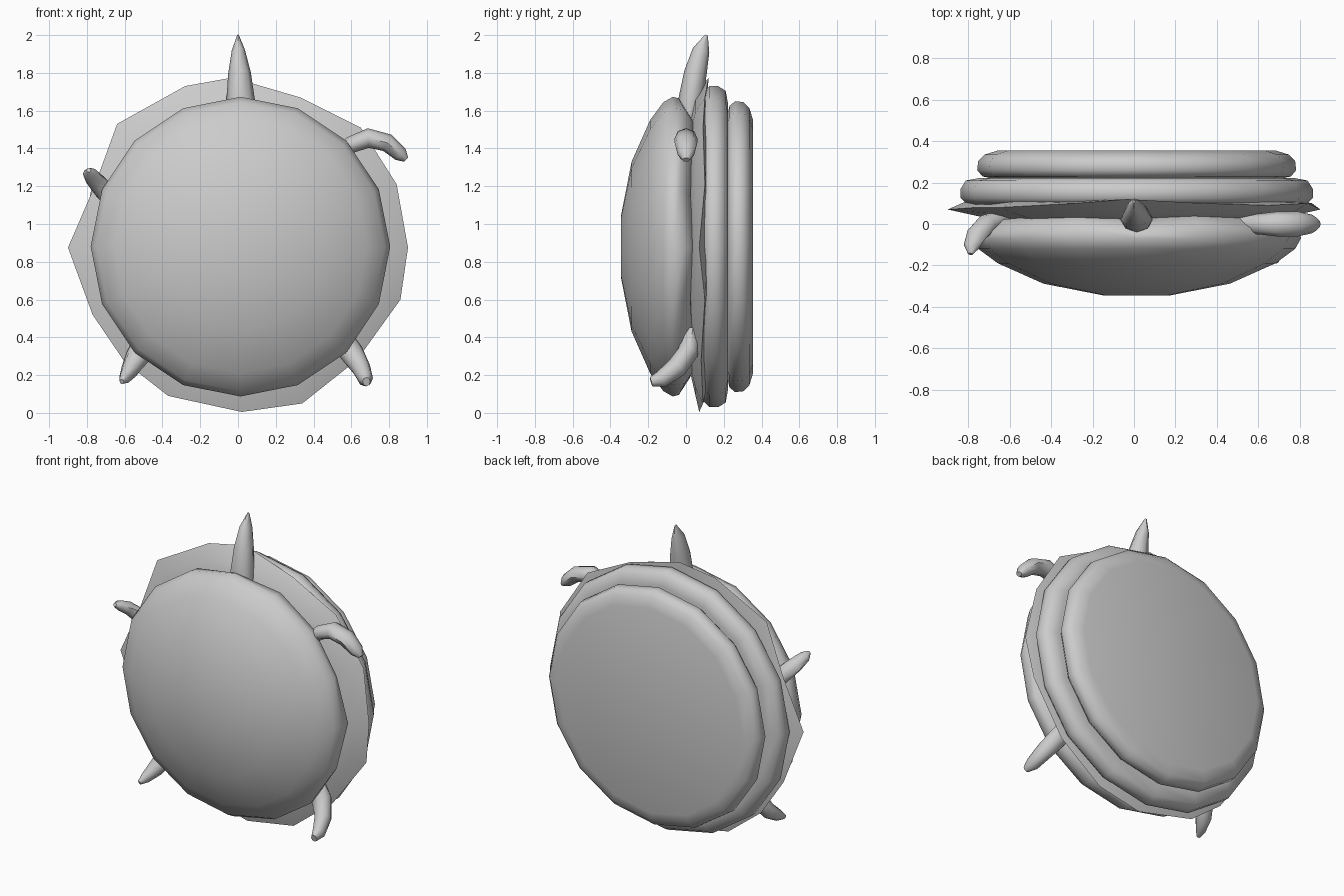
import bpy, bmesh
from math import sin, cos, pi
from mathutils import Vector

CX, CZ = 0.013, 0.88


def loft(name, rings, closed=False):
    """Skin a list of equal-length point rings; optionally join last to first."""
    bm = bmesh.new()
    vs = [[bm.verts.new(p) for p in ring] for ring in rings]
    n = len(rings[0])
    pairs = list(zip(vs, vs[1:]))
    if closed:
        pairs.append((vs[-1], vs[0]))
    for a, b in pairs:
        for i in range(n):
            j = (i + 1) % n
            bm.faces.new((a[i], a[j], b[j], b[i]))
    if not closed:
        bm.faces.new(vs[0])
        bm.faces.new(vs[-1])
    bmesh.ops.recalc_face_normals(bm, faces=bm.faces)
    me = bpy.data.meshes.new(name)
    bm.to_mesh(me)
    bm.free()
    ob = bpy.data.objects.new(name, me)
    bpy.context.collection.objects.link(ob)
    bpy.ops.object.select_all(action='DESELECT')
    bpy.context.view_layer.objects.active = ob
    ob.select_set(True)
    bpy.ops.object.shade_smooth_by_angle(angle=0.9)
    return ob


def disc(name, profile, wave=0.0, sides=16):
    """Lathe (radius, y) profile about the y axis, with a wavy rear rim."""
    rings = []
    for r, y in profile:
        ring = []
        for i in range(sides):
            a = 2 * pi * i / sides
            dy = wave * cos(6 * a) if y > -0.05 else 0
            ring.append((CX + r * cos(a), y + dy, CZ + r * sin(a)))
        rings.append(ring)
    return loft(name, rings)


def limb(name, path, side, sides=8):
    """Tapered tube; path entries are (x, y, z, half width, half depth)."""
    pts = [Vector(p[:3]) for p in path]
    rings = []
    for i, p in enumerate(path):
        t = (pts[min(i + 1, len(pts) - 1)] - pts[max(i - 1, 0)]).normalized()
        u = Vector(side)
        u = (u - t * u.dot(t)).normalized()
        v = t.cross(u)
        rings.append([pts[i] + u * p[3] * cos(2 * pi * k / sides)
                      + v * p[4] * sin(2 * pi * k / sides) for k in range(sides)])
    return loft(name, rings)


# domed front bun
disc("front_bun", [(0.16, -0.345), (0.45, -0.288), (0.67, -0.19), (0.765, -0.12),
                   (0.793, -0.07), (0.785, -0.02), (0.70, 0.035)], wave=0.018)

# two stacked rounded layers behind
disc("middle_layer", [(0.76, 0.09), (0.82, 0.095), (0.85, 0.125), (0.85, 0.17),
                      (0.825, 0.21), (0.76, 0.222)])
disc("back_layer", [(0.70, 0.22), (0.745, 0.23), (0.77, 0.26), (0.765, 0.305),
                    (0.735, 0.335), (0.67, 0.355)])

# thin wavy leaf with an irregular outline (x, y, z)
rim = [(0.90, 0.07, 0.875), (0.84, 0.10, 1.21), (0.65, 0.09, 1.51), (0.33, 0.10, 1.67),
       (-0.03, 0.12, 1.775), (-0.28, 0.10, 1.73), (-0.64, 0.08, 1.53), (-0.76, 0.08, 1.20),
       (-0.90, 0.07, 0.875), (-0.77, 0.09, 0.52), (-0.60, 0.08, 0.27), (-0.37, 0.09, 0.09),
       (0.02, 0.07, 0.005), (0.34, 0.09, 0.05), (0.63, 0.08, 0.28), (0.86, 0.10, 0.60)]


def inset(f, y):
    return [(CX + (p[0] - CX) * f, y, CZ + (p[2] - CZ) * f) for p in rim]


loft("leaf", [inset(0.75, 0.02), inset(0.90, 0.05), rim, inset(0.9, 0.11), inset(0.75, 0.11)])

# pointed top spike
limb("top_spike", [(0.012, 0.02, 1.52, 0.08, 0.06), (0.014, 0.025, 1.66, 0.075, 0.065),
                   (0.008, 0.05, 1.80, 0.06, 0.06), (0.002, 0.08, 1.92, 0.035, 0.045),
                   (0.0, 0.108, 2.0, 0.005, 0.008)], (1, 0, 0))

# arms
limb("right_arm", [(0.48, 0.0, 1.33, 0.03, 0.04), (0.60, 0.0, 1.42, 0.045, 0.05),
                   (0.69, 0.0, 1.455, 0.052, 0.06), (0.79, 0.0, 1.43, 0.048, 0.06),
                   (0.86, 0.0, 1.37, 0.04, 0.045), (0.89, 0.0, 1.34, 0.015, 0.02)], (0, 0, 1))
limb("left_arm", [(-0.63, 0.03, 1.08, 0.045, 0.045), (-0.71, 0.0, 1.18, 0.055, 0.045),
                  (-0.76, -0.05, 1.235, 0.05, 0.04), (-0.785, -0.11, 1.27, 0.038, 0.03),
                  (-0.79, -0.145, 1.285, 0.012, 0.012)], (1, 0, 0))

# legs
limb("right_leg", [(0.53, 0.03, 0.42, 0.06, 0.05), (0.60, 0.01, 0.32, 0.065, 0.055),
                   (0.65, -0.05, 0.24, 0.052, 0.055), (0.675, -0.13, 0.18, 0.04, 0.045),
                   (0.68, -0.185, 0.165, 0.02, 0.025)], (1, 0, 0))
limb("left_leg", [(-0.48, 0.03, 0.40, 0.06, 0.05), (-0.53, 0.01, 0.30, 0.065, 0.055),
                  (-0.57, -0.04, 0.23, 0.05, 0.05), (-0.60, -0.10, 0.185, 0.03, 0.035),
                  (-0.615, -0.14, 0.165, 0.012, 0.015)], (1, 0, 0))
